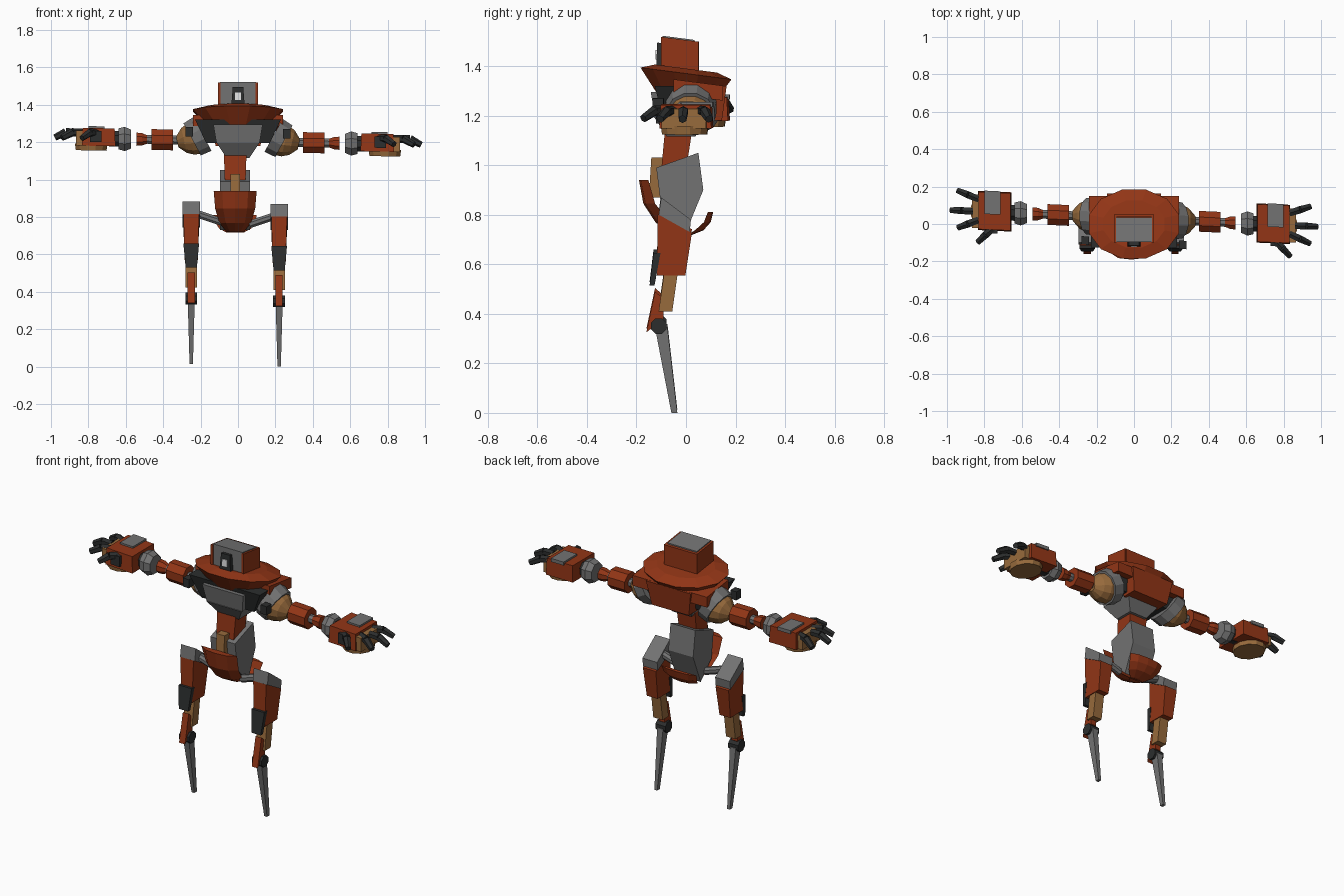
import bpy, bmesh
from math import sin, cos, tau, radians
from mathutils import Vector

cube = bpy.data.objects.get("Cube")
if cube:
    bpy.data.objects.remove(cube, do_unlink=True)


def material(name, red, green, blue):
    colour = (red, green, blue, 1)
    mat = bpy.data.materials.new(name)
    mat.use_nodes = True
    mat.diffuse_color = colour
    mat.node_tree.nodes["Principled BSDF"].inputs["Base Color"].default_value = colour
    return mat


orange = material("rust orange", red=.29, green=.036, blue=.008)
gray = material("steel gray", red=.17, green=.17, blue=.17)
tan = material("tan", red=.31, green=.145, blue=.045)
dark = material("charcoal", red=.025, green=.027, blue=.027)
white = material("white", red=.8, green=.8, blue=.8)


# Placement frames
def upright(p):
    return p


def tilted(p):
    """Head and collar slope down towards the back."""
    return Vector((p.x, p.y, p.z - .13 * p.y))


def waist(p):
    return p - Vector((.015, 0, 0))


def arm_frame(side):
    """Mirrored arms, turned slightly in the pose."""
    def place(p):
        x = side * p.x
        return Vector((x, p.y + .03 - .045 * x, p.z + 1.205 - .02 * x))
    return place


def leg_frame(side):
    """Mirrored legs, one hip slightly raised."""
    def place(p):
        x = side * (p.x + .235)
        return waist(Vector((x, p.y, p.z + .007 * (1 - side))))
    return place


# Shape helpers
def loft(name, mat, place, rings):
    """Skin closed rings of equal length and cap both ends."""
    bm = bmesh.new()
    rows = [[bm.verts.new(place(Vector(point))) for point in ring] for ring in rings]
    for low, high in zip(rows, rows[1:]):
        for i in range(len(low)):
            bm.faces.new((low[i - 1], low[i], high[i], high[i - 1]))
    bm.faces.new(rows[0])
    bm.faces.new(rows[-1])
    bmesh.ops.recalc_face_normals(bm, faces=bm.faces)
    mesh = bpy.data.meshes.new(name)
    bm.to_mesh(mesh)
    bm.free()
    mesh.materials.append(mat)
    obj = bpy.data.objects.new(name, mesh)
    bpy.context.scene.collection.objects.link(obj)


def block(name, mat, place, base, size, flare=1, lean=0, slope=0):
    """Box on its base centre; the top is scaled, shifted in y and sloped."""
    x, y, z = base
    width, depth, height = size
    corners = ((-.5, -.5), (.5, -.5), (.5, .5), (-.5, .5))
    bottom = [(x + u * width, y + v * depth, z) for u, v in corners]
    top = [(x + u * width * flare, y + lean + v * depth * flare,
            z + height + slope * v * depth) for u, v in corners]
    loft(name, mat, place, (bottom, top))


def slab(name, mat, place, profile, width):
    """Side profile of (y, z) points extruded across x."""
    loft(name, mat, place, [[(x, y, z) for y, z in profile] for x in (-width / 2, width / 2)])


def drum(name, mat, place, heights, radii, depth, x=0, sides=12):
    """Upright oval solid with one ring per height."""
    angles = [(i + .5) * tau / sides for i in range(sides)]
    loft(name, mat, place, [[(x + r * cos(a), r * depth * sin(a), z) for a in angles]
                            for z, r in zip(heights, radii)])


def rod(name, mat, place, start, end, radii, sides=8):
    """Bar from start to end with evenly spaced rings."""
    start, end = Vector(start), Vector(end)
    across = (end - start).cross(Vector((0, 0, 1))).normalized()
    up = across.cross(end - start).normalized()
    angles = [(i + .5) * tau / sides for i in range(sides)]
    rings = []
    for i, r in enumerate(radii):
        centre = start.lerp(end, i / (len(radii) - 1))
        rings.append([centre + r * (across * cos(a) + up * sin(a)) for a in angles])
    loft(name, mat, place, rings)


def shield(name, reach, top, bottom=.715):
    """Bowed plate that curls under the pelvis along a quarter ellipse."""
    rings = []
    for angle in (10, 40, 65, 90):
        curl = sin(radians(angle))
        z = top - (top - bottom) * cos(radians(angle))
        half = .03 + .085 * curl
        bulge, edge = reach * curl, reach * .8 * curl * curl
        near = edge + (bulge - edge) * .8
        rings.append([(-half, edge, z), (-half * .6, near, z), (0, bulge, z),
                      (half * .6, near, z), (half, edge, z)])
    loft(name, orange, waist, rings)


# Head
block("head_core", gray, tilted, base=(0, -.03, 1.36), size=(.19, .13, .15))
for side in (-1, 1):
    block("head_side", orange, tilted, base=(side * .1, -.025, 1.37), size=(.014, .15, .135))
block("head_back", orange, tilted, base=(0, .045, 1.37), size=(.2, .014, .135))
block("eye_housing", dark, tilted, base=(0, -.1, 1.39), size=(.07, .04, .09), flare=.8)
block("eye_lens", white, tilted, base=(0, -.12, 1.41), size=(.03, .008, .04))

# Collar and chest
drum("collar", orange, tilted, heights=(1.275, 1.37, 1.39), radii=(.16, .25, .17), depth=.76)
block("shoulder_yoke", orange, tilted, base=(0, .05, 1.28), size=(.48, .2, .06))
block("lower_chest", gray, upright, base=(0, -.02, 1.115), size=(.12, .115, .08), flare=1.9)
block("upper_chest", gray, upright, base=(0, -.01, 1.195), size=(.23, .23, .1), flare=1.15)
block("chest_flanks", dark, upright, base=(0, -.005, 1.195), size=(.34, .18, .125), flare=1.35)
block("back_plate", orange, upright, base=(0, .1, 1.18), size=(.24, .09, .14), flare=1.2, lean=.01)

# Waist and pelvis
block("spine", orange, waist, base=(0, -.05, .98), size=(.11, .1, .16), flare=1.1, lean=.02)
slab("abdomen", gray, waist, width=.16,
     profile=((-.12, .99), (.05, 1.05), (.07, .9), (0, .73), (-.1, .83)))
block("belly_strip", tan, waist, base=(0, -.12, .87), size=(.052, .06, .16), lean=.01)
shield("pelvis_front", reach=-.19, top=.94)
shield("pelvis_back", reach=.11, top=.81)

for side, label in ((1, "left"), (-1, "right")):
    # Shoulder
    arm = arm_frame(side)
    rod(f"{label}_shoulder_ring", gray, arm, start=(.19, 0, .035), end=(.245, 0, .005),
        radii=(.105, .1), sides=12)
    rod(f"{label}_shoulder_ball", tan, arm, start=(.215, 0, .015), end=(.325, 0, -.01),
        radii=(.09, .088, .07, .03), sides=12)
    block(f"{label}_shoulder_bolt", dark, arm, base=(.26, -.13, .02), size=(.04, .045, .05))

    # Upper arm and elbow
    rod(f"{label}_arm_shaft", gray, arm, start=(.29, 0, 0), end=(.52, 0, 0), radii=(.025, .025))
    rod(f"{label}_upper_arm", orange, arm, start=(.348, 0, 0), end=(.463, 0, 0), radii=(.06, .06))
    rod(f"{label}_elbow", orange, arm, start=(.485, 0, 0), end=(.543, 0, 0),
        radii=(.024, .036, .038))

    # Wrist and hand
    rod(f"{label}_cuff", gray, arm, start=(.572, 0, 0), end=(.64, 0, 0), radii=(.055, .07, .06))
    rod(f"{label}_wrist", dark, arm, start=(.63, 0, 0), end=(.69, 0, 0), radii=(.045, .045))
    block(f"{label}_hand_shell", orange, arm, base=(.745, .005, -.04), size=(.18, .21, .095),
          flare=.95)
    block(f"{label}_hand_plate", gray, arm, base=(.757, .05, .045), size=(.085, .125, .02))
    block(f"{label}_thumb_mount", dark, arm, base=(.76, -.09, -.02), size=(.06, .05, .06))
    drum(f"{label}_palm", tan, arm, heights=(-.065, -.03), radii=(.085, .09), depth=1.1, x=.785)
    block(f"{label}_knuckle_bar", tan, arm, base=(.83, 0, -.04), size=(.07, .18, .08))

    # Fingers fan out from the palm, the last one being the thumb
    for angle, x, y in ((20, .83, .065), (0, .86, 0), (-23, .83, -.045), (-45, .75, -.08)):
        middle = Vector((x + .06 * cos(radians(angle)), y + .06 * sin(radians(angle)), .03))
        tip = middle * 2 - Vector((x, y, .06))
        rod(f"{label}_finger_base", dark, arm, start=(x, y, .03), end=middle,
            radii=(.02, .022), sides=6)
        rod(f"{label}_finger_tip", dark, arm, start=middle, end=tip,
            radii=(.022, .017), sides=6)

    # Hip and thigh
    leg = leg_frame(side)
    rod(f"{label}_hip_rod", gray, leg, start=(-.16, -.05, .76), end=(-.04, -.05, .8),
        radii=(.022, .022))
    slab(f"{label}_hip_block", gray, leg, width=.095,
         profile=((-.11, .8), (-.1, .87), (.02, .78), (.015, .73)))
    block(f"{label}_thigh", orange, leg, base=(0, -.06, .555), size=(.07, .115, .21),
          flare=1.2, lean=.015, slope=-.65)
    block(f"{label}_knee_plate", dark, leg, base=(0, -.137, .515), size=(.06, .02, .13),
          flare=1.4, lean=.02)

    # Lower leg
    block(f"{label}_knee_link", tan, leg, base=(0, -.083, .41), size=(.06, .055, .16), lean=.023)
    slab(f"{label}_shin", orange, leg, width=.038,
         profile=((-.125, .49), (-.09, .46), (-.09, .38), (-.16, .325)))
    rod(f"{label}_ankle_joint", dark, leg, start=(-.032, -.11, .35), end=(.032, -.11, .35),
        radii=(.034, .034))
    block(f"{label}_foot_blade", gray, leg, base=(0, -.047, 0), size=(.018, .024, .345),
          flare=2.1, lean=-.053)
